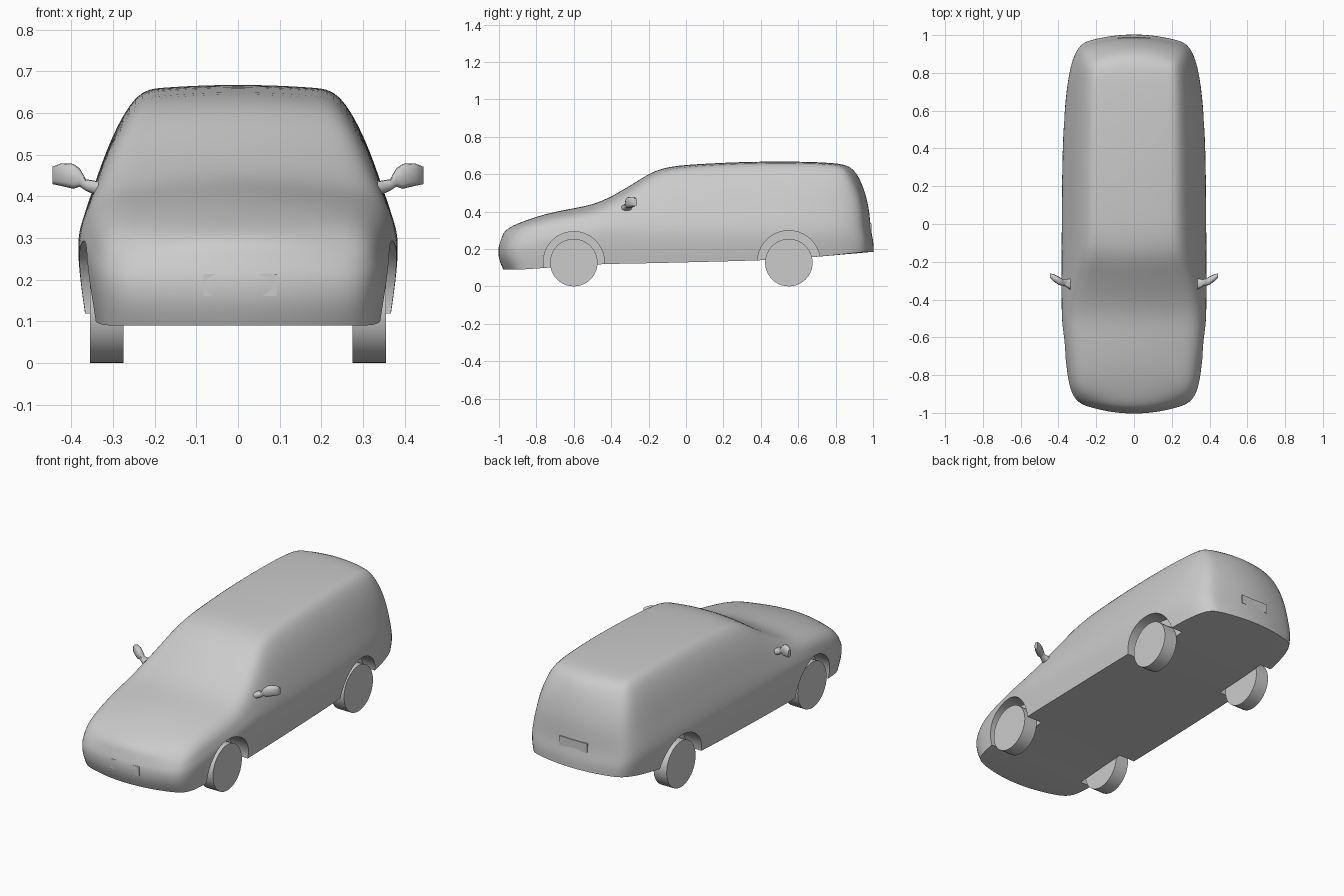
import bpy, bmesh, math
from mathutils import Vector

if "Cube" in bpy.data.objects:
    bpy.data.objects.remove(bpy.data.objects["Cube"])


def activate(ob):
    bpy.ops.object.select_all(action='DESELECT')
    ob.select_set(True)
    bpy.context.view_layer.objects.active = ob


def smooth(ob, deg):
    activate(ob)
    bpy.ops.object.shade_smooth_by_angle(angle=math.radians(deg))


def mesh_object(name, bm):
    bmesh.ops.recalc_face_normals(bm, faces=bm.faces[:])
    me = bpy.data.meshes.new(name)
    bm.to_mesh(me)
    bm.free()
    ob = bpy.data.objects.new(name, me)
    bpy.context.collection.objects.link(ob)
    return ob


def cylinder(name, x, y, z, r, width, sides):
    bpy.ops.mesh.primitive_cylinder_add(vertices=sides, radius=r, depth=width,
                                        location=(x, y, z), rotation=(0, math.pi / 2, 0))
    ob = bpy.context.object
    ob.name = name
    return ob


# body side stations: y, bottom z, waist z, waist x, top edge z, top edge x, crown, bulge
STATIONS = [
    (-0.945, .09, .20, .305, .285, .26, .020, .25),
    (-0.87, .09, .22, .345, .325, .29, .025, .25),
    (-0.74, .10, .25, .362, .362, .30, .030, .25),
    (-0.60, .11, .28, .377, .388, .31, .030, .25),
    (-0.48, .118, .30, .386, .407, .315, .034, .20),
    (-0.36, .121, .31, .387, .465, .305, .036, .12),
    (-0.25, .123, .31, .387, .535, .28, .035, .10),
    (-0.14, .125, .31, .387, .620, .248, .018, .10),
    (0.05, .130, .31, .386, .640, .245, .014, .10),
    (0.30, .136, .31, .384, .653, .245, .013, .10),
    (0.55, .145, .31, .377, .657, .243, .012, .10),
    (0.80, .167, .31, .352, .650, .238, .012, .12),
    (0.95, .185, .30, .305, .630, .225, .012, .15),
]
FRONT_Y = [.025, 0, -.003, .005, .015, .03]
REAR_Y = [.004, .004, -.012, -.018, -.045, -.10]
ROWS, COLS = 6, 8


def side_section(i):
    y, zb, zw, ww, ze, xe, crown, b = STATIONS[i]
    pts = [(.95 * ww, zb), (.985 * ww, (zb + zw) / 2), (ww, zw)]
    for t, k in ((1 / 3, .6), (2 / 3, 1.2), (1, 0)):
        pts.append((ww + (xe - ww) * t + b * k * (ww - xe), zw + (ze - zw) * t))
    shift = FRONT_Y if i == 0 else REAR_Y if i == len(STATIONS) - 1 else [0] * ROWS
    return [Vector((x, y + shift[j], z)) for j, (x, z) in enumerate(pts)]


def build_body():
    S = [side_section(i) for i in range(len(STATIONS))]
    n = len(S)
    ts = [-1 + 2 * c / COLS for c in range(COLS + 1)]
    bm = bmesh.new()
    cache = {}

    def vert(p):
        key = tuple(round(c, 5) for c in p)
        if key not in cache:
            cache[key] = bm.verts.new(p)
        return cache[key]

    def patch(grid):
        faces = []
        for a, b in zip(grid, grid[1:]):
            for k in range(len(a) - 1):
                faces.append(bm.faces.new([vert(a[k]), vert(a[k + 1]), vert(b[k + 1]), vert(b[k])]))
        return faces

    def across(p, dy, dz):
        return [Vector((p.x * t, p.y + dy * (1 - t * t), p.z + dz * (1 - t * t))) for t in ts]

    def end_bulge(i):
        return -.058 if i == 0 else .05 if i == n - 1 else 0

    for s in (-1, 1):
        patch([[Vector((p.x * s, p.y, p.z)) for p in row] for row in S])
    patch([across(S[i][-1], end_bulge(i), STATIONS[i][6]) for i in range(n)])
    floor = set(patch([across(S[i][0], end_bulge(i), 0) for i in range(n)]))
    for i in (0, n - 1):
        patch([across(S[i][j], end_bulge(i), STATIONS[i][6] if j == ROWS - 1 else 0)
               for j in range(ROWS)])
    # keep the lower sill edge crisp
    crease = bm.edges.layers.float.new('crease_edge')
    for e in bm.edges:
        if sum(f in floor for f in e.link_faces) == 1:
            e[crease] = 1.0
    return mesh_object("body", bm)


body = build_body()
mod = body.modifiers.new("soften", 'SUBSURF')
mod.levels = mod.render_levels = 2
activate(body)
bpy.ops.object.modifier_apply(modifier=mod.name)

# wheel wells cut into the body, and the wheels
for label, y, r in (("front", -.60, .163), ("rear", .55, .168)):
    for side, s in (("left", -1), ("right", 1)):
        cut = cylinder("well_cutter", s * .385, y, .13, r, .23, 40)
        cut.hide_render = True
        mod = body.modifiers.new("well", 'BOOLEAN')
        mod.operation, mod.object = 'DIFFERENCE', cut
        activate(body)
        bpy.ops.object.modifier_apply(modifier=mod.name)
        bpy.data.objects.remove(cut)
        wheel = cylinder(f"{label}_{side}_wheel", s * .315, y, .127, .127, .08, 40)
        smooth(wheel, 35)
smooth(body, 40)

# door mirrors: x, y, z, half depth, half height
MIRROR = [(.335, -.318, .418, .030, .018), (.365, -.312, .427, .018, .014),
          (.380, -.308, .445, .018, .022), (.395, -.302, .448, .022, .030),
          (.425, -.285, .452, .019, .027), (.445, -.273, .450, .012, .021)]
for side, s in (("left", -1), ("right", 1)):
    bm = bmesh.new()
    rings = []
    for x, y, z, d, h in MIRROR:
        ring = []
        for k in range(12):
            c, q = math.cos(k * math.pi / 6), math.sin(k * math.pi / 6)
            ring.append(bm.verts.new((s * x, y + d * math.copysign(abs(c) ** .7, c),
                                      z + h * math.copysign(abs(q) ** .7, q))))
        rings.append(ring)
    for a, b in zip(rings, rings[1:]):
        for k in range(12):
            bm.faces.new([a[k], a[(k + 1) % 12], b[(k + 1) % 12], b[k]])
    bm.faces.new(rings[0])
    bm.faces.new(rings[-1])
    smooth(mesh_object(f"{side}_mirror", bm), 50)

# number plates
for name, x, y, z, w, h in (("front_plate", .005, -.990, .187, .175, .052),
                            ("rear_plate", 0, .982, .31, .17, .05)):
    bpy.ops.mesh.primitive_cube_add(size=1, location=(x, y, z))
    plate = bpy.context.object
    plate.name = name
    plate.scale = (w, .018, h)
